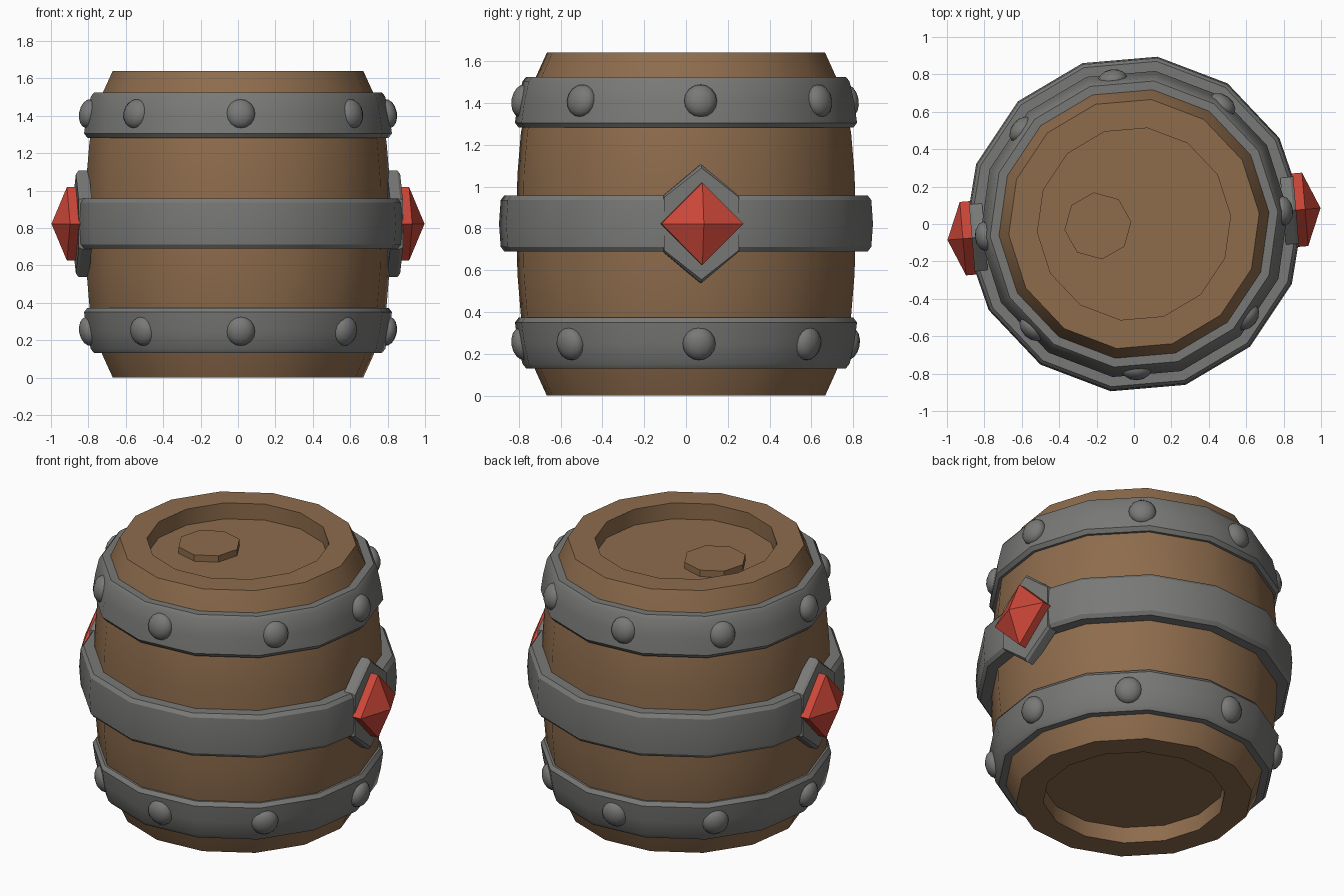
import bpy, bmesh, math
from mathutils import Matrix, Vector

if "Cube" in bpy.data.objects:
    bpy.data.objects.remove(bpy.data.objects["Cube"])

SIDES = 14
PHASE = math.radians(4.9)
STEP = 2 * math.pi / SIDES


def material(name, rgb):
    m = bpy.data.materials.new(name)
    m.diffuse_color = (*rgb, 1)
    m.use_nodes = True
    m.node_tree.nodes["Principled BSDF"].inputs["Base Color"].default_value = m.diffuse_color
    return m


WOOD = material("brown wood", (0.27, 0.15, 0.073))
IRON = material("grey iron", (0.19, 0.19, 0.185))
RED = material("red gem", (0.60, 0.062, 0.04))


def finish(bm, name, mat, smooth=None):
    bmesh.ops.recalc_face_normals(bm, faces=bm.faces)
    me = bpy.data.meshes.new(name)
    bm.to_mesh(me)
    bm.free()
    me.materials.append(mat)
    ob = bpy.data.objects.new(name, me)
    bpy.context.collection.objects.link(ob)
    if smooth:
        bpy.ops.object.select_all(action='DESELECT')
        bpy.context.view_layer.objects.active = ob
        ob.select_set(True)
        bpy.ops.object.shade_smooth_by_angle(angle=math.radians(smooth))
    return ob


def lathe(name, mat, profile, spokes, ring=False):
    """Sweep (radius, z) points around spokes (angle, scale); cap ends or close as a ring."""
    bm = bmesh.new()
    loops = [[bm.verts.new((r * s * math.cos(a), r * s * math.sin(a), z)) for a, s in spokes]
             for r, z in profile]
    n = len(spokes)
    pairs = list(zip(loops, loops[1:])) + ([(loops[-1], loops[0])] if ring else [])
    for lo, hi in pairs:
        for i in range(n):
            j = (i + 1) % n
            bm.faces.new((lo[i], lo[j], hi[j], hi[i]))
    if not ring:
        bm.faces.new(loops[0])
        bm.faces.new(loops[-1])
    return finish(bm, name, mat, 30)


def layers(name, mat, rings, angle):
    """Join outlines [(depth, [(side, height)])] pointing outwards; a single point is an apex."""
    bm = bmesh.new()
    rot = Matrix.Rotation(angle, 4, 'Z')
    loops = [[bm.verts.new(rot @ Vector((d, y, 0.822 + z))) for y, z in pts] for d, pts in rings]
    for lo, hi in zip(loops, loops[1:]):
        n = len(lo)
        for i in range(n):
            j = (i + 1) % n
            bm.faces.new((lo[i], lo[j], hi[0]) if len(hi) == 1 else (lo[i], lo[j], hi[j], hi[i]))
    for lp in (loops[0], loops[-1]):
        if len(lp) > 2:
            bm.faces.new(lp)
    return finish(bm, name, mat)


spokes = [(PHASE + k * STEP, 1) for k in range(SIDES)]

# Wooden body with recessed ends (lower half mirrored to the upper half)
H = 1.64
half = [(0.518, 0.10), (0.518, 0), (0.672, 0), (0.727, 0.12), (0.768, 0.24),
        (0.797, 0.38), (0.814, 0.58)]
body = half + [(0.82, H / 2)] + [(r, H - z) for r, z in reversed(half)]
lathe("barrel_body", WOOD, body, spokes)

# Bung on the lid
bm = bmesh.new()
bmesh.ops.create_cone(bm, cap_ends=True, segments=8, radius1=0.18, radius2=0.18, depth=0.06,
                      matrix=Matrix.Translation((-0.193, -0.01, 1.55)) @ Matrix.Rotation(math.radians(7), 4, 'Z'))
finish(bm, "bung", WOOD)

# Upper and lower iron hoops
hoop = [(0.70, 1.525), (0.772, 1.525), (0.79, 1.502), (0.812, 1.405), (0.826, 1.305),
        (0.808, 1.282), (0.74, 1.282)]
lathe("upper_hoop", IRON, hoop, spokes, ring=True)
lathe("lower_hoop", IRON, [(r, H + 0.015 - z) for r, z in hoop], spokes, ring=True)

# Middle hoop, cut flat where the gem plates sit
wide = []
for k, (a, s) in enumerate(spokes):
    if k % 7 == 0:
        t = math.atan2(0.18, 0.867)
        c = math.hypot(0.18, 0.867) / 0.903
        wide += [(a - t, c), (a + t, c)]
    else:
        wide.append((a, s))
mid = [(0.78, 0.69), (0.878, 0.69), (0.895, 0.712), (0.903, 0.822), (0.895, 0.935),
       (0.878, 0.957), (0.78, 0.957)]
lathe("middle_hoop", IRON, mid, wide, ring=True)

# Diamond plates and gems on both sides
for side, angle in (("right", PHASE), ("left", PHASE + math.pi)):
    def plate(k):
        return [(0.18, -0.134 * k), (0.18, 0.134 * k), (0, 0.284 * k),
                (-0.18, 0.134 * k), (-0.18, -0.134 * k), (0, -0.284 * k)]
    layers(side + "_gem_plate", IRON, [(0.80, plate(1)), (0.855, plate(1)), (0.870, plate(0.94))], angle)
    g = 0.197
    diamond = [(g, 0), (0, g), (-g, 0), (0, -g)]
    layers(side + "_gem", RED, [(0.85, diamond), (0.918, diamond), (1.001, [(0, 0)])], angle)

# Rivets, slightly uneven around each hoop
upper = [5, 53.5, 98.4, 140, 184.7, 225.8, 271, 320.5]
lower = [4.5, 47.8, 94, 137, 184.5, 229.8, 271, 316]
for row, z, tilt, angles in (("upper", 1.41, -0.18, upper), ("lower", 0.248, 0.18, lower)):
    for i, deg in enumerate(angles):
        a = math.radians(deg)
        d = (a - PHASE) % STEP - STEP / 2
        r = 0.808 * math.cos(STEP / 2) / math.cos(d) - 0.006
        bm = bmesh.new()
        bmesh.ops.create_uvsphere(bm, u_segments=12, v_segments=8, radius=0.079)
        bm.transform(Matrix.Rotation(a, 4, 'Z') @ Matrix.Translation((r, 0, z))
                     @ Matrix.Rotation(tilt, 4, 'Y') @ Matrix.Diagonal((0.65, 1, 1, 1)))
        finish(bm, f"{row}_rivet_{i + 1}", IRON, 60)
